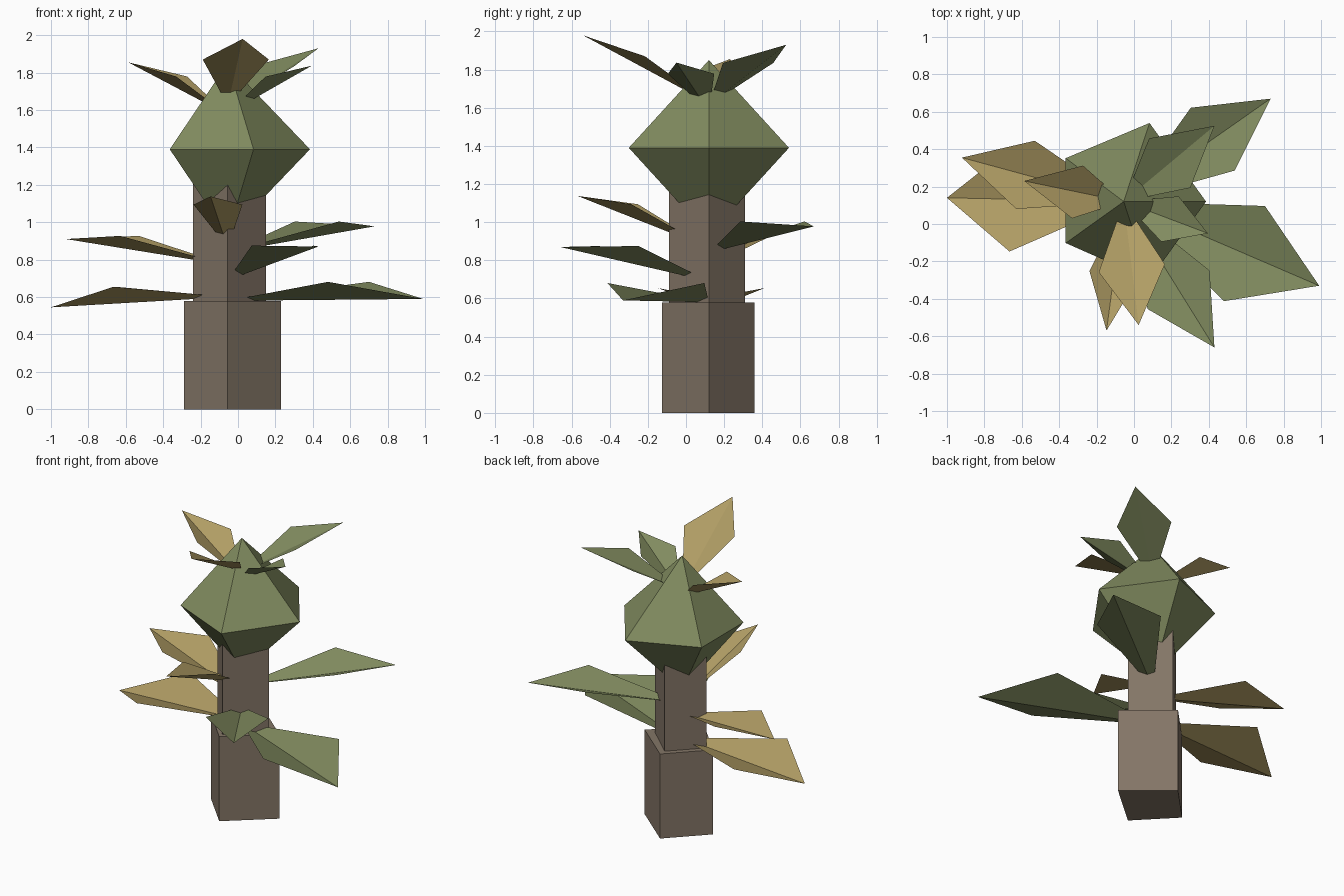
import bpy
from mathutils import Vector

if "Cube" in bpy.data.objects:
    bpy.data.objects.remove(bpy.data.objects["Cube"])

CX, CY = -0.055, 0.12   # plant axis


def material(name, rgb):
    m = bpy.data.materials.new(name)
    m.diffuse_color = (*rgb, 1)
    m.use_nodes = True
    m.node_tree.nodes["Principled BSDF"].inputs["Base Color"].default_value = m.diffuse_color
    return m


bark = material("bark", (0.23, 0.18, 0.135))
green = material("green", (0.22, 0.26, 0.115))
gold = material("gold", (0.44, 0.34, 0.13))


def add(name, verts, faces, mat):
    me = bpy.data.meshes.new(name)
    me.from_pydata(verts, [], faces)
    me.materials.append(mat)
    ob = bpy.data.objects.new(name, me)
    bpy.context.collection.objects.link(ob)
    return ob


def trunk(name, right, back, left, front, z0, z1):
    ring = [(right, CY), (CX, back), (left, CY), (CX, front)]
    verts = [(x, y, z) for z in (z0, z1) for x, y in ring]
    faces = [(i, (i + 1) % 4, (i + 1) % 4 + 4, i + 4) for i in range(4)]
    add(name, verts, faces + [(3, 2, 1, 0), (4, 5, 6, 7)], bark)


def leaf(name, tip, z0, f, w, lift, mat):
    """Folded kite: straight spine from the axis to the tip, raised side corners."""
    base, tip = Vector((CX, CY, z0)), Vector(tip)
    spine = tip - base
    side = Vector((-spine.y, spine.x, 0)).normalized() * w
    mid = base + spine * f + Vector((0, 0, lift))
    add(name, [base, mid - side, tip, mid + side], [(0, 1, 2), (0, 2, 3)], mat)


# Two-stage square trunk
trunk("lower_trunk", 0.23, 0.36, -0.29, -0.125, 0.0, 0.58)
trunk("upper_trunk", 0.15, 0.31, -0.24, -0.09, 0.58, 1.3)

# Five-sided bulb: double pyramid
ring = [(0.385, 0.12), (0.083, 0.54), (-0.365, 0.352), (-0.365, -0.102), (0.083, -0.3)]
verts = [(x, y, 1.39) for x, y in ring] + [(CX, CY, 1.85), (CX, CY, 0.93)]
faces = [(i, (i + 1) % 5, 5) for i in range(5)] + [((i + 1) % 5, i, 6) for i in range(5)]
add("bulb", verts, faces, green)

# Leaves: tip, base height, widest point, half width, fold height
leaves = [
    ("low_leaf_left", (-1.0, 0.14, 0.545), 0.60, 0.64, 0.28, 0.09, gold),
    ("low_leaf_right", (0.99, -0.33, 0.59), 0.58, 0.618, 0.277, 0.095, green),
    ("low_leaf_front", (0.43, -0.66, 0.87), 0.69, 0.605, 0.195, 0.076, green),
    ("mid_leaf_left", (-0.92, 0.355, 0.91), 0.77, 0.607, 0.189, 0.072, gold),
    ("mid_leaf_right", (0.73, 0.67, 0.978), 0.84, 0.607, 0.205, 0.08, green),
    ("mid_leaf_front", (-0.147, -0.57, 1.138), 0.865, 0.565, 0.132, 0.075, gold),
    ("top_leaf_left", (-0.587, 0.23, 1.855), 0.0 + 1.574, 0.464, 0.144, 0.075, gold),
    ("top_leaf_back", (0.43, 0.525, 1.93), 1.615, 0.507, 0.172, 0.06, green),
    ("top_leaf_right", (0.395, -0.05, 1.837), 1.58, 0.55, 0.13, 0.057, green),
    ("top_leaf_front", (0.025, -0.54, 1.98), 1.625, 0.54, 0.178, 0.053, gold),
]
for args in leaves:
    leaf(*args)
